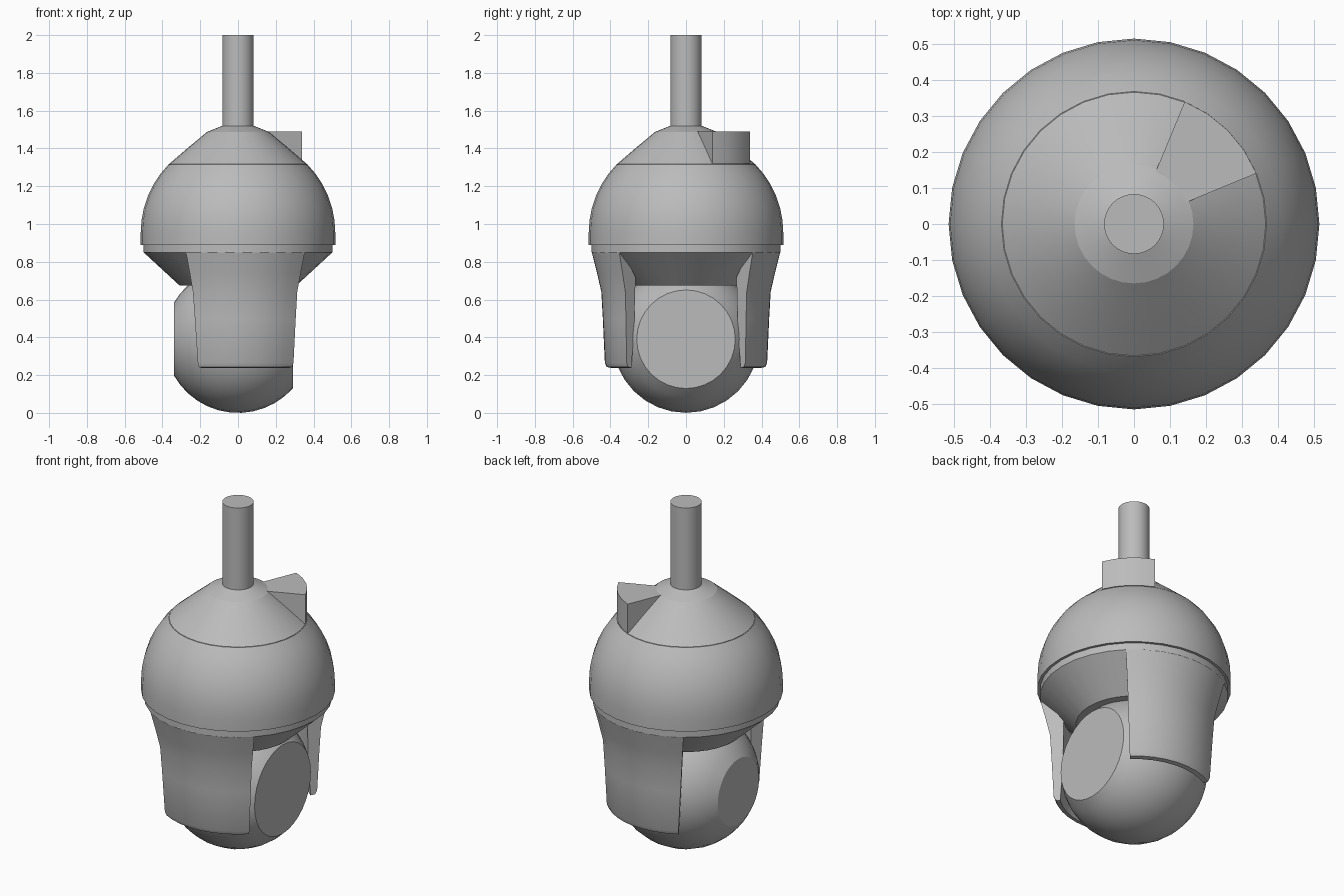
import bpy, bmesh
from math import sin, cos, pi, radians, sqrt, asin

if "Cube" in bpy.data.objects:
    bpy.data.objects.remove(bpy.data.objects["Cube"])

SEG = 32
grey = bpy.data.materials.new("housing grey")
grey.use_nodes = True
grey.diffuse_color = (0.5, 0.5, 0.5, 1)
grey.node_tree.nodes["Principled BSDF"].inputs["Base Color"].default_value = (0.5, 0.5, 0.5, 1)


def finish(name, bm, angle=30):
    bmesh.ops.remove_doubles(bm, verts=bm.verts, dist=1e-5)
    bmesh.ops.recalc_face_normals(bm, faces=bm.faces)
    mesh = bpy.data.meshes.new(name)
    bm.to_mesh(mesh)
    bm.free()
    mesh.materials.append(grey)
    ob = bpy.data.objects.new(name, mesh)
    bpy.context.collection.objects.link(ob)
    bpy.ops.object.select_all(action='DESELECT')
    ob.select_set(True)
    bpy.context.view_layer.objects.active = ob
    bpy.ops.object.shade_smooth_by_angle(angle=radians(angle))
    return ob


def turned(name, profile, angle=30, place=lambda a, b, h: (a, b, h)):
    """Full turn of an open (radius, height) profile, capped at both ends."""
    bm = bmesh.new()
    rings = [[bm.verts.new(place(r * cos(2 * pi * i / SEG), r * sin(2 * pi * i / SEG), h))
              for i in range(SEG)] for r, h in profile]
    for low, high in zip(rings, rings[1:]):
        for i in range(SEG):
            j = (i + 1) % SEG
            bm.faces.new((low[i], low[j], high[j], high[i]))
    bm.faces.new(rings[0])
    bm.faces.new(rings[-1])
    return finish(name, bm, angle)


def sector(name, loop, span, steps, side=1):
    """Partial turn of a closed profile; span(z) gives start and end angles."""
    bm = bmesh.new()
    rings = []
    for i in range(steps + 1):
        ring = []
        for r, z in loop:
            start, end = span(z)
            a = radians(start + (end - start) * i / steps)
            ring.append(bm.verts.new((r * cos(a), side * r * sin(a), z)))
        rings.append(ring)
    n = len(loop)
    for one, two in zip(rings, rings[1:]):
        for k in range(n):
            m = (k + 1) % n
            bm.faces.new((one[k], one[m], two[m], two[k]))
    bm.faces.new(rings[0])
    bm.faces.new(rings[-1])
    return finish(name, bm)


# Mounting pole
turned("mounting_pole", [(0.083, 1.5), (0.083, 2.0)])

# Dome shell with a slightly proud rim
R, mid = 0.515, 0.955
arc = [(R * cos(t), mid + R * sin(t)) for t in (asin(0.36 / R) * i / 6 for i in range(7))]
turned("dome", [(0.5, 0.89), (R, 0.89)] + arc)

# Conical cap and pole collar
turned("cap", [(0.366, 1.3), (0.366, 1.317), (0.26, 1.408), (0.21, 1.449), (0.165, 1.487)])
turned("collar", [(0.165, 1.48), (0.165, 1.487), (0.083, 1.52)], 20)

# Wedge block on the cap
sector("cap_wedge", [(0.15, 1.32), (0.368, 1.32), (0.368, 1.49), (0.15, 1.49)],
       lambda z: (22.5, 67.5), 4)

# Band under the dome and the tapered underside
turned("underside", [(0.29, 0.675), (0.31, 0.675), (0.5, 0.85), (0.5, 0.9)], 25)

# Pair of yoke arms, front and back
arm_profile = [(0.495, 0.86), (0.5, 0.85), (0.472, 0.74), (0.449, 0.64), (0.441, 0.5),
               (0.43, 0.265), (0.42, 0.243), (0.395, 0.238),
               (0.38, 0.45), (0.375, 0.72), (0.47, 0.85)]


def arm_span(z):
    t = min(1, (0.85 - z) / 0.61)
    return 45 + 2 * t, 123.5 - 4 * t


for label, side in (("front", -1), ("back", 1)):
    sector(label + "_yoke_arm", arm_profile, arm_span, 8, side)

# Camera ball, cut flat on both sides
B = 0.39
first, last = asin(-0.34 / B), asin(0.29 / B)
ball = [(B * cos(t), B * sin(t)) for t in (first + (last - first) * i / 12 for i in range(13))]
turned("camera_ball", ball, 30, lambda a, b, h: (h, a, B + b))
